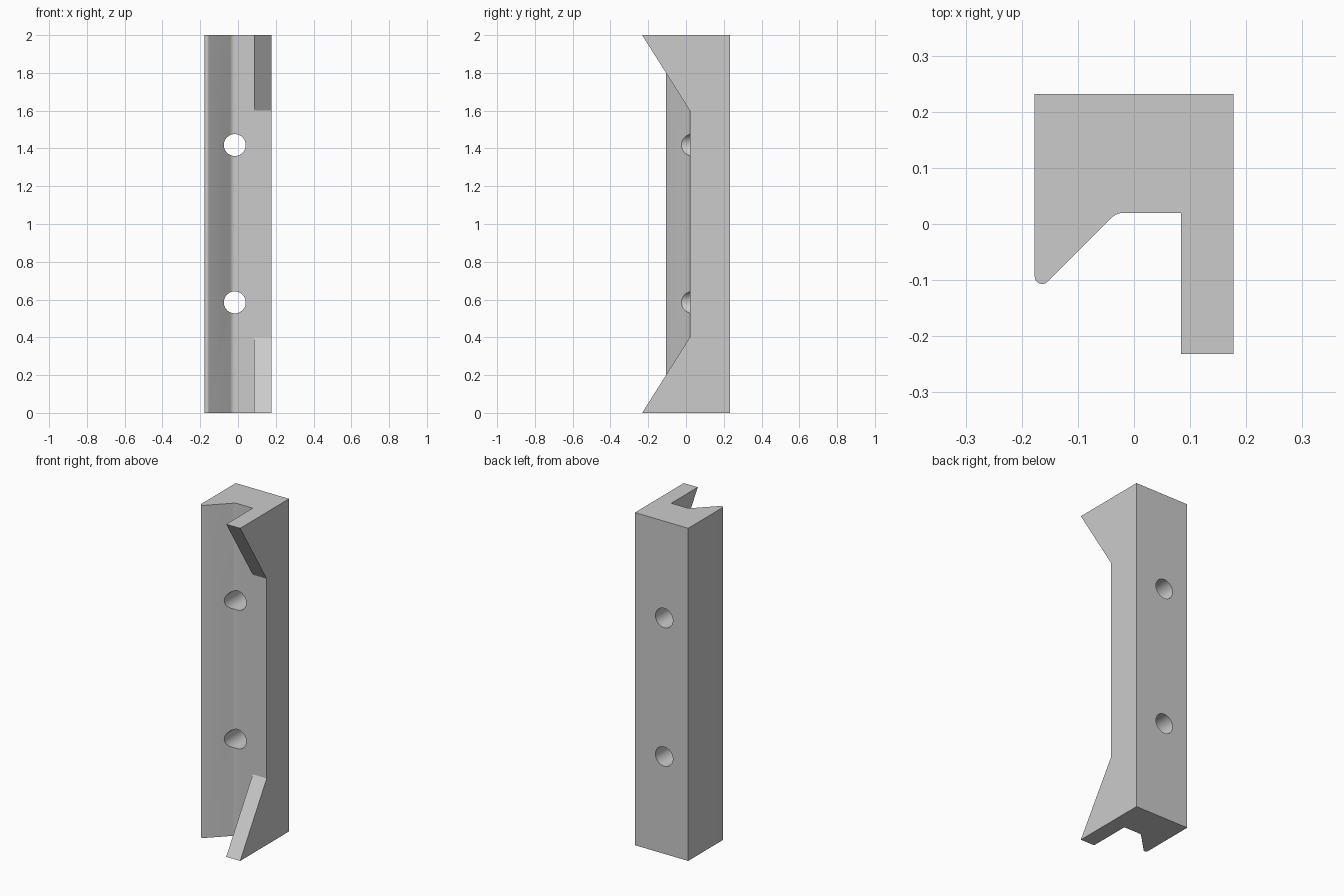
import bpy, bmesh, math
from mathutils import Vector

cube = bpy.data.objects.get("Cube")
if cube:
    bpy.data.objects.remove(cube, do_unlink=True)

# Material
grey = bpy.data.materials.new("plain grey")
grey.use_nodes = True
colour = (0.6, 0.6, 0.6, 1)
grey.diffuse_color = colour
grey.node_tree.nodes["Principled BSDF"].inputs["Base Color"].default_value = colour


def prism(name, points, along):
    """Extrude a closed outline of 3D points by the vector along."""
    bm = bmesh.new()
    face = bm.faces.new([bm.verts.new(p) for p in points])
    ext = bmesh.ops.extrude_face_region(bm, geom=[face], use_keep_orig=True)
    moved = [v for v in ext["geom"] if isinstance(v, bmesh.types.BMVert)]
    bmesh.ops.translate(bm, verts=moved, vec=Vector(along))
    bmesh.ops.recalc_face_normals(bm, faces=bm.faces)
    mesh = bpy.data.meshes.new(name)
    bm.to_mesh(mesh)
    bm.free()
    mesh.materials.append(grey)
    obj = bpy.data.objects.new(name, mesh)
    bpy.context.collection.objects.link(obj)
    return obj


def arc(cx, cy, r, start, end, steps=8):
    angles = [math.radians(start + (end - start) * i / steps) for i in range(steps + 1)]
    return [(cx + r * math.cos(a), cy + r * math.sin(a)) for a in angles]


# Body: channel section with a rounded lip, sloped wall and deep flange
SIDE, DEPTH, FLOOR, FLANGE, HEIGHT = 0.177, 0.232, 0.02, 0.084, 2.0
section = [(-SIDE, DEPTH)]
section += arc(-0.1637, -0.0937, 0.0133, 180, 315)
section += arc(-0.018, -0.012, 0.032, 135, 90)
section += [(FLANGE, FLOOR), (FLANGE, -DEPTH), (SIDE, -DEPTH), (SIDE, DEPTH)]
body = prism("channel_body", [(x, y, 0) for x, y in section], (0, 0, HEIGHT))

# Flange notch: leaves a tapered horn at each end
slope = 0.4 / (FLOOR + DEPTH)
over = 0.1
notch = [(-DEPTH - over, -over * slope), (FLOOR, 0.4),
         (FLOOR, HEIGHT - 0.4), (-DEPTH - over, HEIGHT + over * slope)]
cutters = [prism("flange_notch_cutter", [(0.05, y, z) for y, z in notch], (0.3, 0, 0))]

# Screw holes, front to back
for z in (0.585, 1.418):
    ring = arc(-0.017, z, 0.058, 0, 360, 48)[:-1]
    cutters.append(prism("screw_hole_cutter", [(x, -0.4, h) for x, h in ring], (0, 0.8, 0)))

for cutter in cutters:
    cutter.hide_render = True
    cutter.hide_viewport = True
    cut = body.modifiers.new(cutter.name, "BOOLEAN")
    cut.operation = "DIFFERENCE"
    cut.solver = "EXACT"
    cut.object = cutter

# Bake the cuts, then shade the rounded parts smooth
graph = bpy.context.evaluated_depsgraph_get()
baked = bpy.data.meshes.new_from_object(body.evaluated_get(graph))
body.modifiers.clear()
body.data = baked
for cutter in cutters:
    bpy.data.objects.remove(cutter, do_unlink=True)
bpy.ops.object.select_all(action="DESELECT")
body.select_set(True)
bpy.context.view_layer.objects.active = body
bpy.ops.object.shade_smooth_by_angle(angle=math.radians(30))
